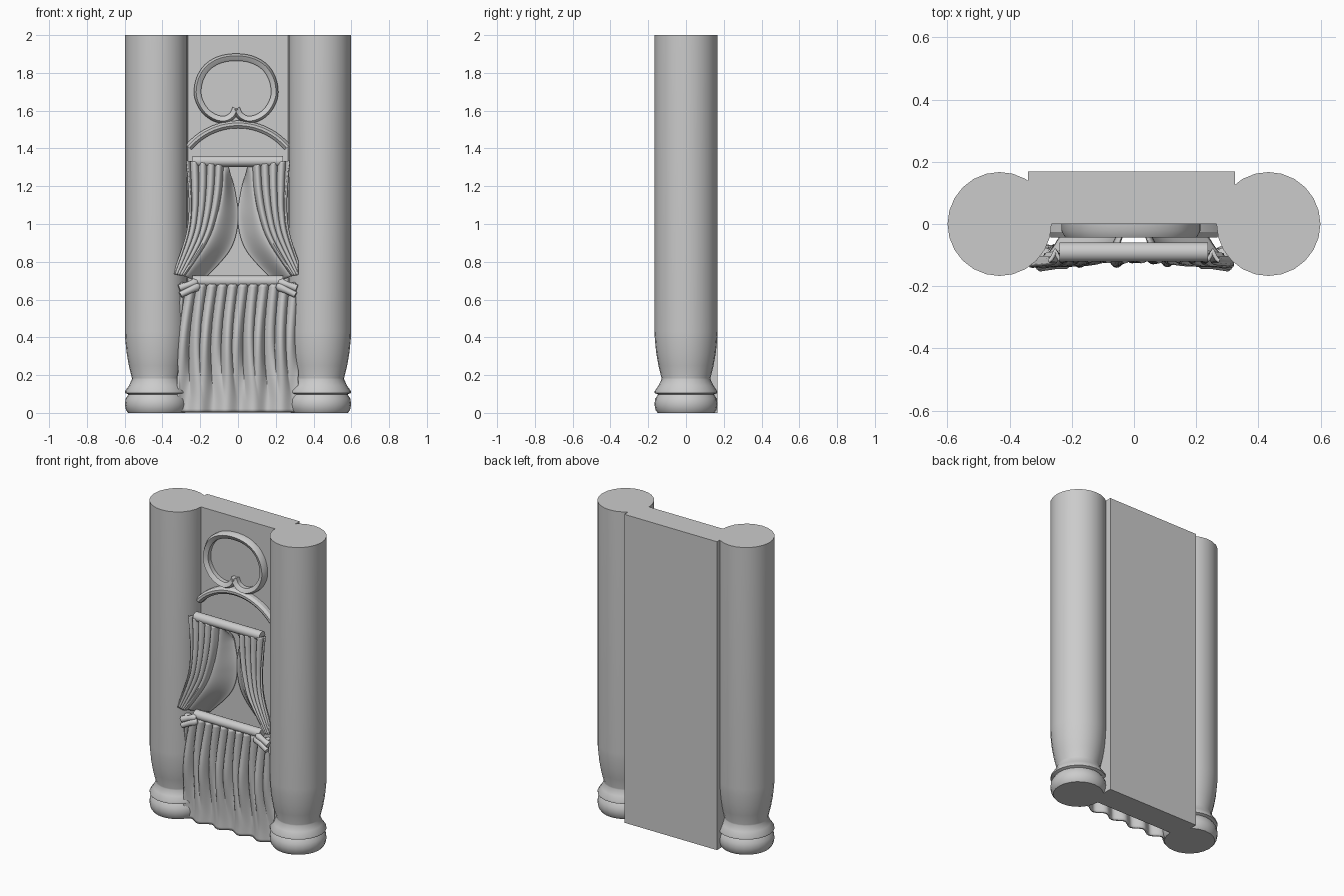
import bpy, bmesh
from math import sin, cos, pi, sqrt, atan2
from mathutils import Vector

if "Cube" in bpy.data.objects:
    bpy.data.objects.remove(bpy.data.objects["Cube"])


def finish(name, bm, smooth=40):
    bmesh.ops.recalc_face_normals(bm, faces=bm.faces)
    me = bpy.data.meshes.new(name)
    bm.to_mesh(me)
    bm.free()
    ob = bpy.data.objects.new(name, me)
    bpy.context.collection.objects.link(ob)
    if smooth:
        bpy.ops.object.select_all(action='DESELECT')
        bpy.context.view_layer.objects.active = ob
        ob.select_set(True)
        bpy.ops.object.shade_smooth_by_angle(angle=smooth * pi / 180)
    return ob


def skin(bm, rings, closed=True, caps=True):
    vs = [[bm.verts.new(p) for p in r] for r in rings]
    n = len(vs[0])
    for a, b in zip(vs, vs[1:]):
        for i in range(n if closed else n - 1):
            j = (i + 1) % n
            bm.faces.new((a[i], a[j], b[j], b[i]))
    if caps:
        bm.faces.new(vs[0])
        bm.faces.new(vs[-1])


def spline(pts, t):
    # Catmull-Rom value at t in 0..1
    k = min(int(t * (len(pts) - 1)), len(pts) - 2)
    f = t * (len(pts) - 1) - k
    p = [Vector(pts[max(0, min(len(pts) - 1, k + d))]) for d in (-1, 0, 1, 2)]
    return 0.5 * (2 * p[1] + (p[2] - p[0]) * f + (2 * p[0] - 5 * p[1] + 4 * p[2] - p[3]) * f * f
                  + (3 * p[1] - p[0] - 3 * p[2] + p[3]) * f ** 3)


def step(a, b, x):
    t = max(0, min(1, (x - a) / (b - a)))
    return t * t * (3 - 2 * t)


def moulding(name, path, profile):
    # sweep (offset, depth) profile along an x/z path on the wall face
    rings = []
    for i, p in enumerate(path):
        t = (path[min(i + 1, len(path) - 1)] - path[max(i - 1, 0)]).normalized()
        rings.append([(p.x - t.y * o, y, p.y + t.x * o) for o, y in profile])
    bm = bmesh.new()
    skin(bm, rings)
    return finish(name, bm, 30)


def cloth(name, f, nu, nv, thick=0.012):
    bm = bmesh.new()
    skin(bm, [[f(i / nu, j / nv) for i in range(nu + 1)] for j in range(nv + 1)], False, False)
    ob = finish(name, bm, 60)
    mod = ob.modifiers.new("thickness", 'SOLIDIFY')
    mod.thickness = thick
    mod.offset = 0
    return ob


# wall panel
bm = bmesh.new()
skin(bm, [[(-0.34, 0, z), (0.325, 0, z), (0.325, 0.168, z), (-0.34, 0.168, z)] for z in (0, 2)])
finish("wall_panel", bm, 0)

# columns with turned bases
prof = [(0.150, 0), (0.161, 0.015), (0.167, 0.045), (0.163, 0.075), (0.148, 0.098), (0.166, 0.105),
        (0.166, 0.115), (0.145, 0.145), (0.130, 0.178), (0.130, 0.185), (0.146, 0.25),
        (0.158, 0.32), (0.165, 0.39), (0.167, 0.43), (0.167, 2)]
for side, label in ((-1, "left"), (1, "right")):
    bm = bmesh.new()
    skin(bm, [[(side * 0.432 + r * cos(2 * pi * i / 24), r * sin(2 * pi * i / 24), z)
               for i in range(24)] for r, z in prof])
    finish(label + "_column", bm, 35)

# cusped ring ornament
half = [(0, 1.612), (-0.018, 1.575), (-0.06, 1.552), (-0.115, 1.562), (-0.17, 1.605), (-0.204, 1.68),
        (-0.194, 1.765), (-0.152, 1.832), (-0.083, 1.872), (0, 1.884)]
ring = half + [(-x, z) for x, z in half[-2::-1]]
path = [spline(ring, i / 90) + Vector((-0.01, 0)) for i in range(91)]
moulding("ring_ornament", path, [(-0.02, 0.01), (-0.02, -0.028), (-0.012, -0.034),
                                 (0.006, -0.043), (0.018, -0.022), (0.018, 0.01)])

# arch moulding
path = [Vector((0.342 * sin(a), 1.185 + 0.342 * cos(a)))
        for a in [-0.87 + 1.74 * i / 32 for i in range(33)]]
moulding("arch_moulding", path, [(-0.02, 0.01), (-0.02, -0.03), (-0.006, -0.043),
                                 (0.008, -0.043), (0.02, -0.025), (0.02, 0.01)])

# curtain rods
for label, z in (("upper", 1.332), ("lower", 0.698)):
    bm = bmesh.new()
    skin(bm, [[(x, -0.09 + 0.031 * cos(2 * pi * i / 20), z + 0.029 * sin(2 * pi * i / 20))
               for i in range(20)] for x in (-0.24, 0.237)])
    finish(label + "_curtain_rod", bm)

# swept upper curtains: gathered outer folds, flat inner panel sinking to the wall
outer = [(0.275, 1.335), (0.262, 1.22), (0.255, 1.08), (0.272, 0.94), (0.34, 0.735)]
mid = [(0.075, 1.31), (0.085, 1.16), (0.115, 1.02), (0.165, 0.90), (0.285, 0.725)]
inner = [(0.05, 1.305), (0.016, 1.17), (0.0, 1.02), (0.045, 0.86), (0.20, 0.69)]


def drape(side):
    def f(u, v):
        o, m, n = (spline(c, v) for c in (outer, mid, inner))
        if u < 0.75:
            s = u / 0.75
            p = o.lerp(m, s)
            wave = abs(cos(pi * 4.5 * s + 0.5 * sin(3 * v))) ** 0.8
            y = -0.082 - 0.03 * v - 0.036 * wave * (1 - 0.35 * v)
            y += 0.02 * step(0.85, 1, s)
        else:
            s = (u - 0.75) / 0.25
            p = m.lerp(n, s)
            y = -0.075 + 0.072 * step(0, 1, s) * step(0, 0.2, v) - 0.03 * v * (1 - s)
        x = min(p.x, 0.315) if side > 0 else p.x
        return (side * x, y, p.y)
    return f


for side, label in ((-1, "left"), (1, "right")):
    cloth(label + "_swept_curtain", drape(side), 72, 40)


# lower curtain, tight gathers opening into broad waves
def skirt(u, v):
    x = (u - 0.5) * (0.60 + 0.05 * v)
    lean = 0.05 * sin(pi * v)
    fine = abs(cos(pi * 11 * (u + lean))) ** 0.8 * (1 - step(0.35, 0.95, v))
    broad = cos(2 * pi * 4.5 * u + 1.2 * v)
    y = -0.078 - 0.042 * fine - 0.017 * broad * step(0, 0.6, v) - 0.012 * v
    return (x, y, 0.682 - 0.678 * v)


cloth("lower_curtain", skirt, 120, 40)

# curtain ties: tapered cloth tails at the ends of the lower rod
for side, label in ((-1, "left"), (1, "right")):
    tails = [((0.205, -0.118, 0.675), (0.305, -0.137, 0.625), 0.024, 0.016),
             ((0.215, -0.115, 0.695), (0.312, -0.128, 0.66), 0.022, 0.02),
             ((0.285, -0.10, 0.69), (0.295, -0.10, 0.64), 0.024, 0.02)]
    for k, (a, b, ra, rb) in enumerate(tails):
        a, b = Vector(a), Vector(b)
        ax = (b - a).normalized()
        e1 = ax.cross(Vector((0, 1, 0))).normalized()
        e2 = ax.cross(e1)
        rings = []
        for t, r in ((0, ra * 0.5), (0.15, ra), (0.5, ra * 0.75), (1, rb)):
            c = a.lerp(b, t)
            pts = [c + r * (e1 * cos(q * pi / 6) + e2 * sin(q * pi / 6)) for q in range(12)]
            rings.append([(side * p.x, p.y, p.z) for p in pts])
        bm = bmesh.new()
        skin(bm, rings)
        finish("%s_curtain_tie_%d" % (label, k + 1), bm, 50)
